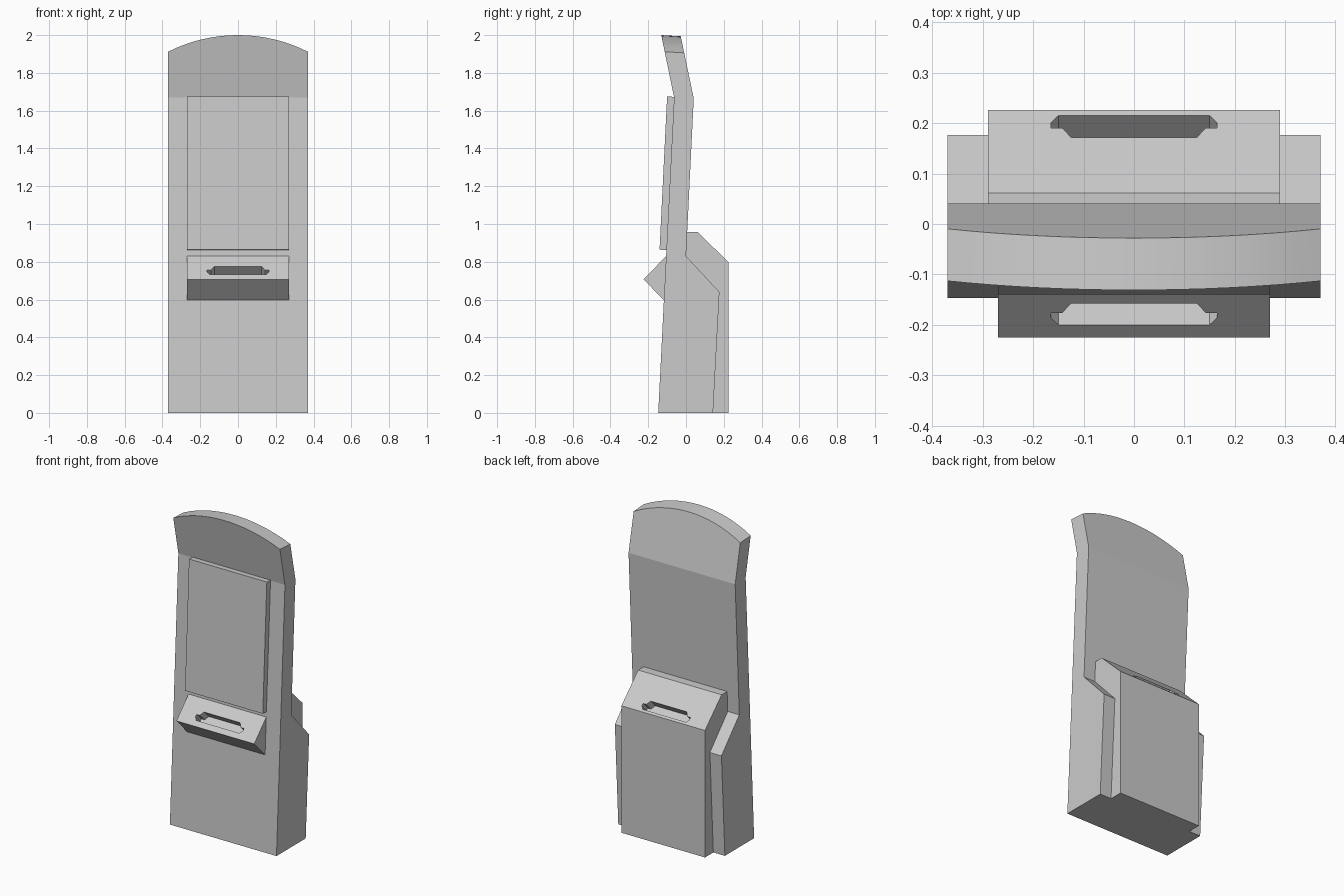
import bpy, bmesh, math
from mathutils import Vector

if "Cube" in bpy.data.objects:
    bpy.data.objects.remove(bpy.data.objects["Cube"])


def make_object(name, rings):
    """Skin a row of equal closed outlines into a clean solid."""
    bm = bmesh.new()
    rows = [[bm.verts.new(p) for p in ring] for ring in rings]
    n = len(rows[0])
    for a, b in zip(rows, rows[1:]):
        for i in range(n):
            j = (i + 1) % n
            bm.faces.new((a[i], a[j], b[j], b[i]))
    bm.faces.new(rows[0])
    bm.faces.new(rows[-1])
    bmesh.ops.recalc_face_normals(bm, faces=bm.faces)
    bmesh.ops.dissolve_limit(bm, angle_limit=math.radians(0.4),
                             verts=bm.verts, edges=bm.edges)
    mesh = bpy.data.meshes.new(name)
    bm.to_mesh(mesh)
    bm.free()
    obj = bpy.data.objects.new(name, mesh)
    bpy.context.collection.objects.link(obj)
    return obj


def prism(name, profile, half_width):
    """Extrude a (y, z) side profile across x."""
    return make_object(name, [[(x, y, z) for y, z in profile]
                              for x in (-half_width, half_width)])


def activate(obj):
    bpy.ops.object.select_all(action='DESELECT')
    obj.select_set(True)
    bpy.context.view_layer.objects.active = obj


def cut_slot(obj, top, bottom, slot_y, depth=0.066):
    """Sink an eared slot square into the slope running from top to bottom."""
    t, b = Vector((0, *top)), Vector((0, *bottom))
    d = (b - t).normalized()
    n = Vector((0, -d.z, d.y)) if d.y > 0 else Vector((0, d.z, -d.y))
    origin = t + (b - t) * ((slot_y - top[0]) / (bottom[0] - top[0]))
    half = [(0.125, 0), (0.142, 0.026), (0.165, 0.026), (0.165, 0.040), (0.150, 0.060)]
    outline = half + [(-x, s) for x, s in reversed(half)]
    cutter = make_object("slot_cutter", [
        [origin + d * s + n * h + Vector((x, 0, 0)) for x, s in outline]
        for h in (0.03, -depth)])
    cutter.hide_render = True
    mod = obj.modifiers.new("slot", 'BOOLEAN')
    mod.operation = 'DIFFERENCE'
    mod.solver = 'EXACT'
    mod.object = cutter
    activate(obj)
    bpy.ops.object.modifier_apply(modifier=mod.name)
    bpy.data.objects.remove(cutter)


# Main cabinet: bent side profile with an arched, forward-leaning header
HALF_W, RISE, STEPS = 0.37, 0.088, 16
RADIUS = (HALF_W ** 2 + RISE ** 2) / (2 * RISE)
sections = []
for i in range(STEPS + 1):
    x = -HALF_W + 2 * HALF_W * i / STEPS
    z = 2.0 - RADIUS + math.sqrt(RADIUS ** 2 - x * x)
    k = (z - 1.67) / 0.33
    profile = [(-0.147, 0), (-0.063, 1.67), (-0.063 - 0.068 * k, z),
               (0.041 - 0.069 * k, z - 0.006), (0.041, 1.665),
               (0.0, 0.83), (0.177, 0.64), (0.143, 0)]
    sections.append([(x, py, pz) for py, pz in profile])
cabinet = make_object("cabinet_body", sections)
activate(cabinet)
bpy.ops.object.shade_smooth_by_angle(angle=math.radians(8))

# Raised screen panel, parallel to the leaning front
prism("screen_panel", [(-0.140, 0.864), (-0.100, 1.675),
                       (-0.060, 1.673), (-0.101, 0.862)], 0.27)

# Front wedge shelf with slot
shelf_top, shelf_tip = (-0.105, 0.83), (-0.225, 0.707)
shelf = prism("front_shelf", [shelf_top, shelf_tip, (-0.117, 0.597)], 0.27)
cut_slot(shelf, shelf_top, shelf_tip, -0.158)

# Rear housing with slot
slope_top, slope_low = (0.061, 0.958), (0.226, 0.797)
housing = prism("rear_housing", [(0.0, 0.958), slope_top, slope_low, (0.226, 0),
                                 (0.143, 0), (0.176, 0.64), (0.0, 0.828)], 0.29)
cut_slot(housing, slope_top, slope_low, 0.172)
